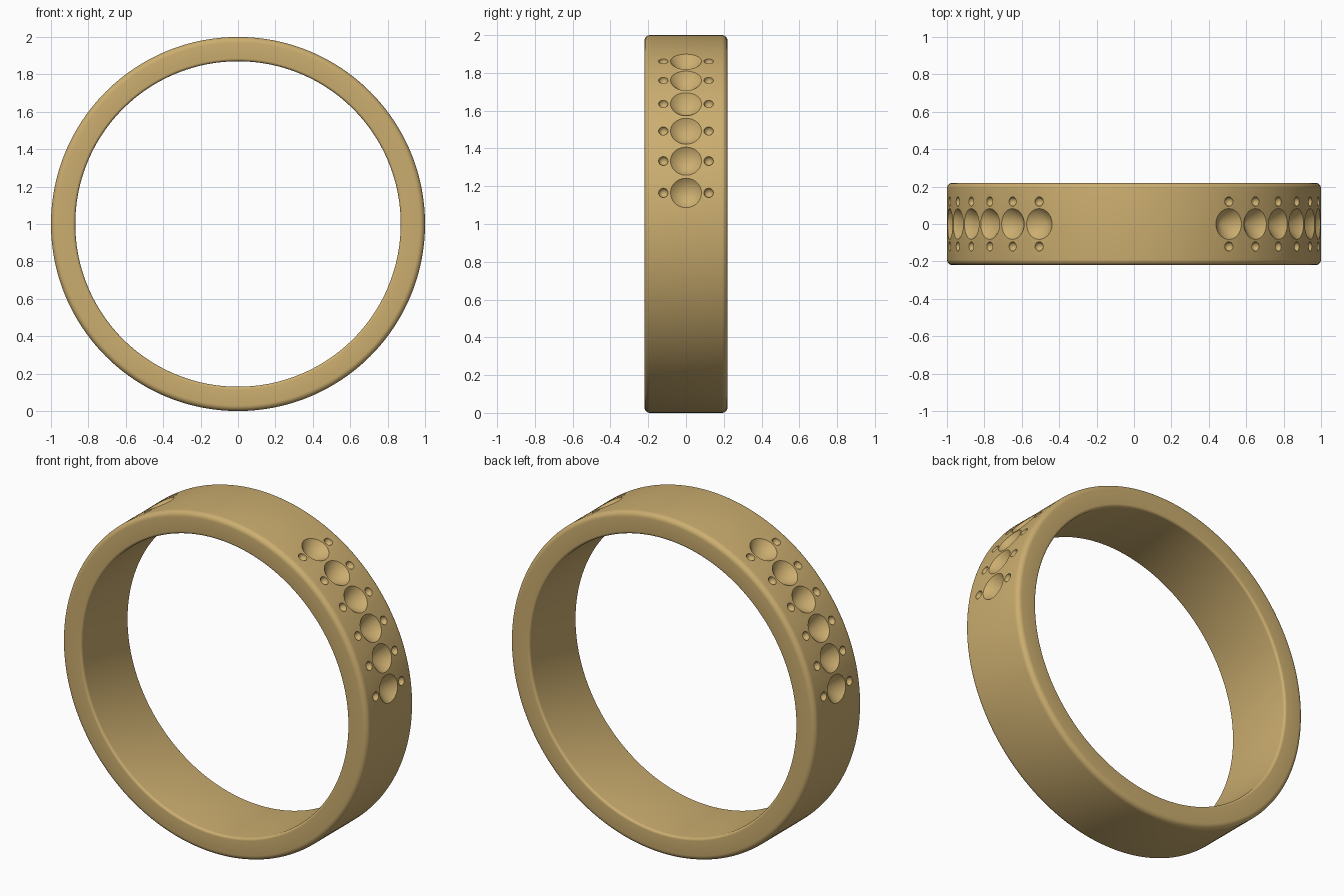
import bpy, bmesh
from math import radians, sin, cos, pi
from mathutils import Matrix, Vector

if "Cube" in bpy.data.objects:
    bpy.data.objects.remove(bpy.data.objects["Cube"])

OUT, INN, HALF = 1.0, 0.87, 0.22
SEG = 192


def make_object(name, bm):
    bmesh.ops.recalc_face_normals(bm, faces=bm.faces)
    me = bpy.data.meshes.new(name)
    bm.to_mesh(me)
    bm.free()
    ob = bpy.data.objects.new(name, me)
    bpy.context.collection.objects.link(ob)
    return ob


# Rounded band cross-section as (radius, y), spun around the y axis
def corner(cr, cy, r, start, steps=6):
    return [(cr + r * cos(radians(start + 90 * i / steps)),
             cy + r * sin(radians(start + 90 * i / steps))) for i in range(steps + 1)]


BO, BI = 0.03, 0.015
profile = (corner(OUT - BO, HALF - BO, BO, 0) + corner(INN + BI, HALF - BI, BI, 90)
           + corner(INN + BI, BI - HALF, BI, 180) + corner(OUT - BO, BO - HALF, BO, 270))

bm = bmesh.new()
rings = []
for i in range(SEG):
    a = 2 * pi * i / SEG
    rings.append([bm.verts.new((r * cos(a), y, 1 + r * sin(a))) for r, y in profile])
n = len(profile)
for i in range(SEG):
    p, q = rings[i], rings[(i + 1) % SEG]
    for j in range(n):
        k = (j + 1) % n
        bm.faces.new((p[j], p[k], q[k], q[j]))
band = make_object("ring_band", bm)


# Cutters: conical stone seats with a small round dimple on either side
def frame(angle, radius, y):
    d = Vector((cos(angle), 0, sin(angle)))
    m = d.to_track_quat('Z', 'Y').to_matrix().to_4x4()
    return Matrix.Translation(d * radius + Vector((0, y, 1))) @ m


bm = bmesh.new()
DEPTH = 0.088
for side in (0, 1):
    for step in range(1, 7):
        a = radians(10 * step - 0.5)
        if side:
            a = pi - a
        bmesh.ops.create_cone(bm, cap_ends=True, segments=48, radius1=0, radius2=0.086,
                              depth=DEPTH, matrix=frame(a, 1.004 - DEPTH / 2, 0))
        for y in (-0.12, 0.12):
            bmesh.ops.create_uvsphere(bm, u_segments=24, v_segments=12, radius=0.025,
                                      matrix=frame(a, OUT, y))
bmesh.ops.remove_doubles(bm, verts=bm.verts, dist=1e-5)
cutter = make_object("seat_cutters", bm)
cutter.hide_render = True

mod = band.modifiers.new("stone_seats", 'BOOLEAN')
mod.operation = 'DIFFERENCE'
mod.solver = 'EXACT'
mod.object = cutter
bpy.context.view_layer.objects.active = band
band.select_set(True)
bpy.ops.object.modifier_apply(modifier=mod.name)
bpy.data.objects.remove(cutter)

# Gold material and smooth shading
gold = bpy.data.materials.new("gold")
gold.diffuse_color = (0.60, 0.42, 0.16, 1)
gold.use_nodes = True
gold.node_tree.nodes["Principled BSDF"].inputs["Base Color"].default_value = gold.diffuse_color
band.data.materials.clear()
band.data.materials.append(gold)
bpy.ops.object.shade_smooth_by_angle(angle=radians(30))
